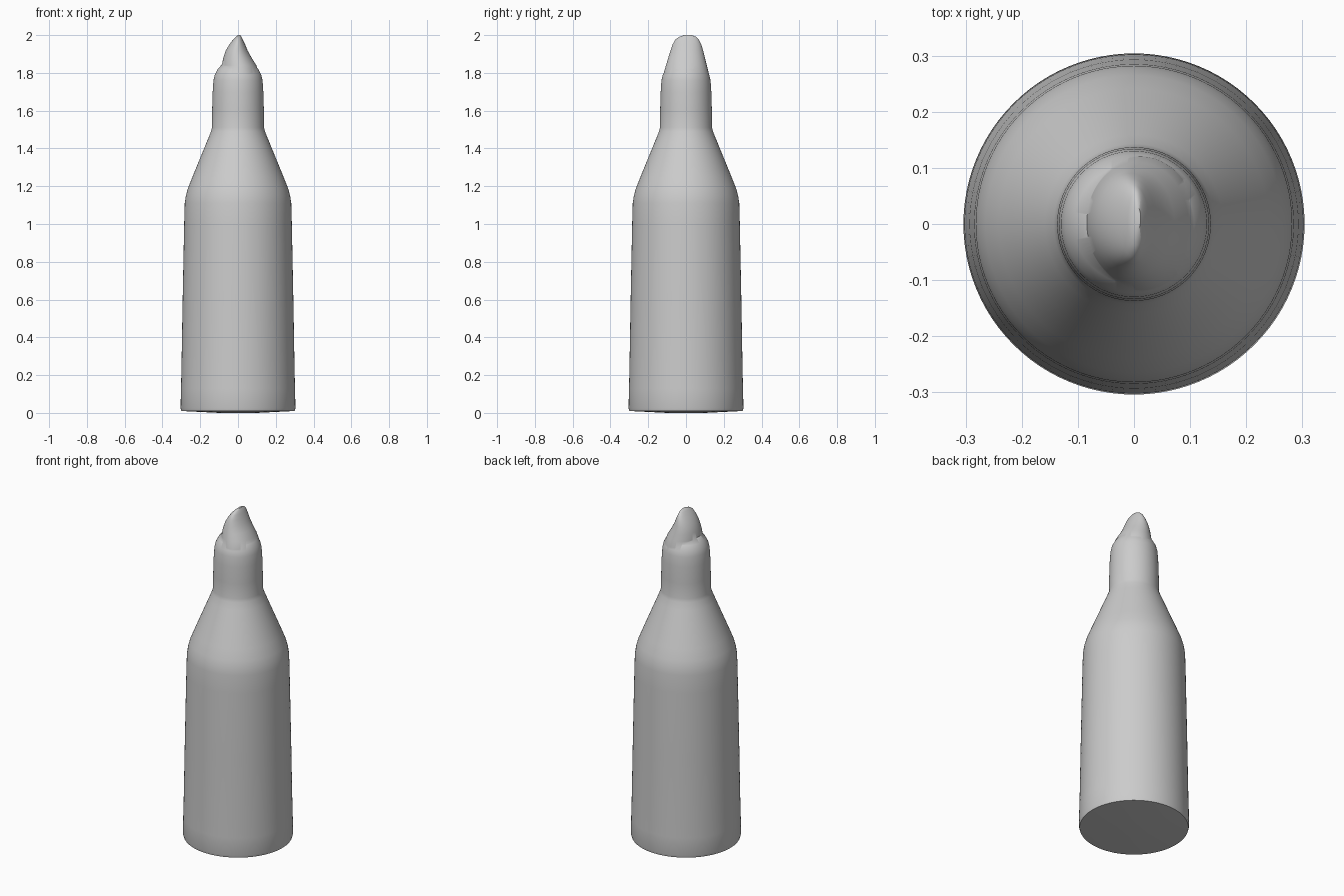
import bpy, bmesh, math

if "Cube" in bpy.data.objects:
    bpy.data.objects.remove(bpy.data.objects["Cube"])

SEGMENTS = 96


def loft(name, rings):
    """Closed loft of elliptical rings: (z, x_min, x_max, y_min, y_max)."""
    bm = bmesh.new()
    loops = []
    for z, x0, x1, y0, y1 in rings:
        cx, cy, rx, ry = (x0 + x1) / 2, (y0 + y1) / 2, (x1 - x0) / 2, (y1 - y0) / 2
        loops.append([bm.verts.new((cx + rx * math.cos(2 * math.pi * i / SEGMENTS),
                                    cy + ry * math.sin(2 * math.pi * i / SEGMENTS), z))
                      for i in range(SEGMENTS)])
    for a, b in zip(loops, loops[1:]):
        for i in range(SEGMENTS):
            j = (i + 1) % SEGMENTS
            bm.faces.new((a[i], a[j], b[j], b[i]))
    bm.faces.new(loops[0][::-1])
    bm.faces.new(loops[-1])
    mesh = bpy.data.meshes.new(name)
    bm.to_mesh(mesh)
    bm.free()
    obj = bpy.data.objects.new(name, mesh)
    bpy.context.collection.objects.link(obj)
    return obj


# Bottle body, shoulder, neck and domed cap
profile = [(0.0, 0.10), (0.01, 0.30), (0.025, 0.304), (0.13, 0.302), (0.2, 0.30),
           (0.6, 0.293), (1.0, 0.285), (1.11, 0.282), (1.15, 0.276), (1.19, 0.265),
           (1.25, 0.241), (1.35, 0.200), (1.45, 0.159), (1.49, 0.143), (1.51, 0.138),
           (1.6, 0.137), (1.70, 0.134), (1.76, 0.130), (1.79, 0.123), (1.82, 0.107),
           (1.845, 0.085), (1.86, 0.05), (1.865, 0.015)]
bottle = loft("bottle", [(z, -r, r, -r, r) for z, r in profile])

# Flattened tip, narrow in x and wide in y
tip = loft("cap_tip", [
    (1.76, -0.090, 0.115, -0.125, 0.125),
    (1.80, -0.090, 0.112, -0.118, 0.120),
    (1.84, -0.085, 0.097, -0.106, 0.110),
    (1.88, -0.078, 0.072, -0.094, 0.100),
    (1.92, -0.064, 0.050, -0.081, 0.090),
    (1.95, -0.046, 0.038, -0.071, 0.081),
    (1.975, -0.027, 0.026, -0.058, 0.069),
    (1.99, -0.012, 0.019, -0.038, 0.055),
    (2.00, 0.000, 0.012, -0.010, 0.030)])

# Weld the tip into the bottle as one skin
union = bottle.modifiers.new("weld_tip", "BOOLEAN")
union.operation = "UNION"
union.solver = "EXACT"
union.object = tip
bpy.context.view_layer.objects.active = bottle
bottle.select_set(True)
bpy.ops.object.modifier_apply(modifier=union.name)
bpy.data.objects.remove(tip)
bpy.ops.object.shade_smooth_by_angle(angle=math.radians(40))
